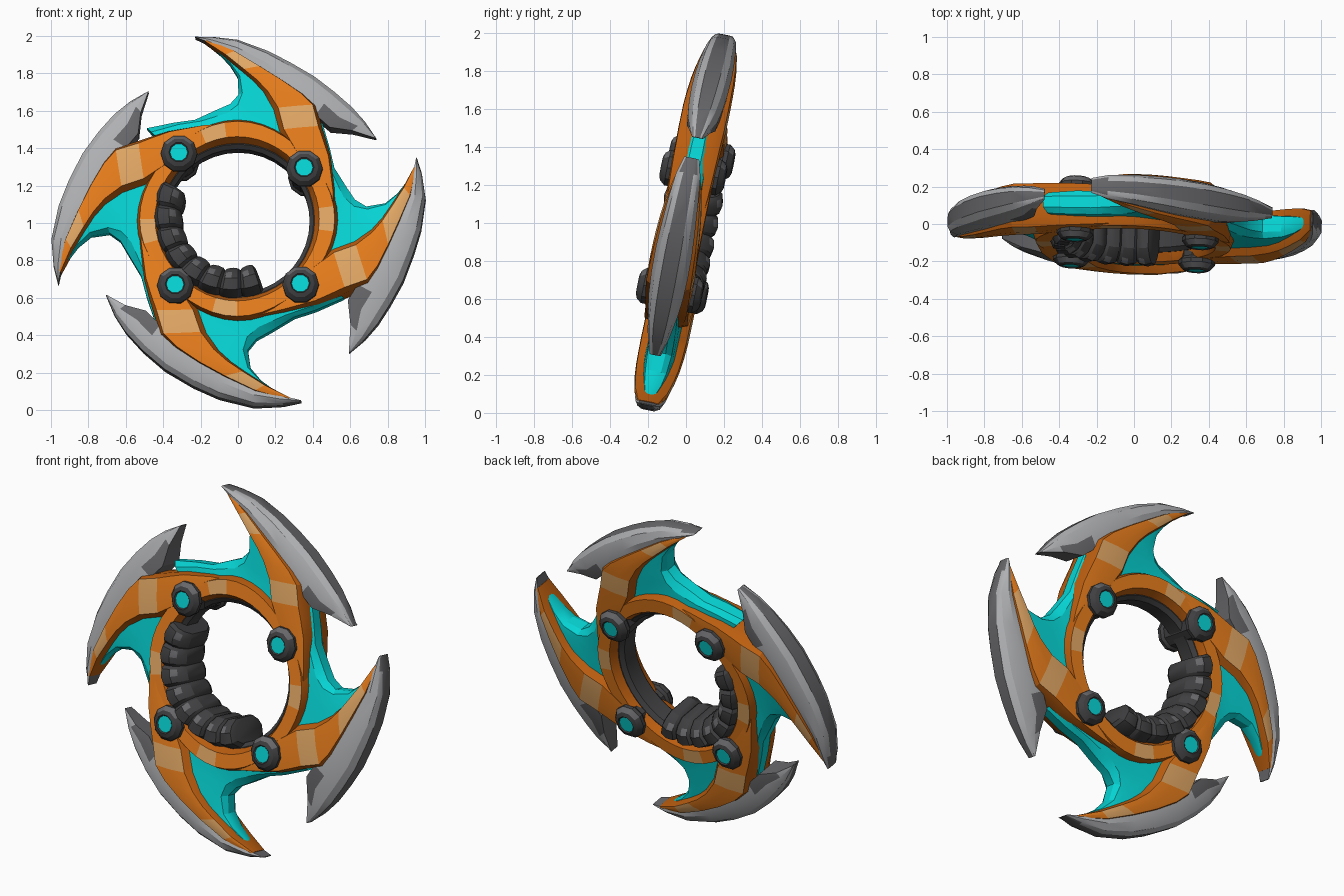
import bpy, bmesh, math
from mathutils import Matrix, Vector

if "Cube" in bpy.data.objects:
    bpy.data.objects.remove(bpy.data.objects["Cube"])

COLOURS = {
    "orange": (0.82, 0.21, 0.012), "dark_orange": (0.50, 0.112, 0.005),
    "tan": (0.76, 0.39, 0.13), "light_steel": (0.43, 0.435, 0.45),
    "mid_steel": (0.135, 0.135, 0.143), "charcoal": (0.05, 0.05, 0.053),
    "teal": (0.002, 0.66, 0.66)}
MATS = []
for n, c in COLOURS.items():
    m = bpy.data.materials.new(n)
    m.diffuse_color = (*c, 1)
    m.use_nodes = True
    m.node_tree.nodes["Principled BSDF"].inputs["Base Color"].default_value = m.diffuse_color
    MATS.append(m)
ORANGE, DARK, TAN, LIGHT, MID, COAL, TEAL = range(7)

# Leaning disc plane: local x, depth (+ is back), local height
normal = Vector((0.04, 1, -0.2)).normalized()
TILT = Matrix(((1, normal.x, 0, 0), (-0.04, normal.y, 0.2, 0),
               (0, normal.z, 1, 1), (0, 0, 0, 1)))


def finish(bm, name, angle=28):
    bmesh.ops.remove_doubles(bm, verts=bm.verts, dist=0.0005)
    bmesh.ops.recalc_face_normals(bm, faces=bm.faces)
    bm.transform(TILT)
    me = bpy.data.meshes.new(name)
    bm.to_mesh(me)
    bm.free()
    for m in MATS:
        me.materials.append(m)
    ob = bpy.data.objects.new(name, me)
    bpy.context.collection.objects.link(ob)
    bpy.context.view_layer.objects.active = ob
    ob.select_set(True)
    bpy.ops.object.shade_smooth_by_angle(angle=math.radians(angle))
    ob.select_set(False)


def point(a, r):
    a = math.radians(a)
    return Vector((r * math.cos(a), r * math.sin(a)))


def spokes(rows):
    """Stations along one radius each: angle, inner r, outer r, half depth."""
    return [(point(a, r0), point(a, r1), h) for a, r0, r1, h in rows]


def pairs(rows):
    """Stations as inner x, height, outer x, height, half depth."""
    return [(Vector(s[0:2]), Vector(s[2:4]), s[4]) for s in rows]


def loft(name, stations, half, mats, rim, inner, closed=False, tint=None, warp=None):
    """Sweep a section mirrored front/back; station = inner point, outer point, half depth.
    tint(station index, section index, colour) may replace a colour."""
    bm = bmesh.new()
    loop = [(t, -d) for t, d in half] + [(t, d) for t, d in reversed(half)]
    seg = mats + [rim] + mats[::-1] + [inner]
    n, count, last = len(loop), len(stations), len(mats) - 1
    rows = []
    for p0, p1, h in stations:
        row = []
        for t, d in loop:
            p = p0.lerp(p1, t)
            if warp:
                p = warp(p)
            row.append(bm.verts.new((p.x, d * h, p.y)))
        rows.append(row)
    for i in range(count if closed else count - 1):
        p, q = rows[i], rows[(i + 1) % count]
        for j in range(n):
            k = (j + 1) % n
            f = bm.faces.new((p[j], p[k], q[k], q[j]))
            f.material_index = seg[j]
            if tint:
                part = j if j <= last else 2 * last + 2 - j
                f.material_index = tint(i, part, seg[j])
    if not closed:
        for row in (rows[0], rows[-1]):
            bm.faces.new(row).material_index = rim
    finish(bm, name)


# Main ring with pale patches, and its dark inner lining
ring = [(i * 7.5, 0.405, 0.53 + 0.012 * math.cos(math.radians(30 * i)), 0.115)
        for i in range(48)]
loft("main_ring", spokes(ring), [(0, 0.5), (0.25, 1), (0.85, 1), (1, 0.5)],
     [DARK, ORANGE, DARK], DARK, DARK, True,
     lambda i, j, m: TAN if m == ORANGE and i in (13, 14, 24, 25, 34, 35, 47, 0) else m)
loft("inner_lining", spokes([(i * 10, 0.385, 0.43, 0.07) for i in range(36)]),
     [(0, 0.7), (0.5, 1), (1, 1)], [COAL, COAL], COAL, COAL, True)

# Four fanged sectors: turn, heel angle, tip angle, heel stretch, bulge
SECTORS = {"top": (0, 31.3, 103, 0.0, 0.0), "left": (90, 34.4, 108.8, -0.02, 0.045),
           "bottom": (180, 29, 109.5, -0.07, 0.045), "right": (270, 40.6, 109.7, 0.06, 0.035)}
BLADE = [(31, 0.862, 0.866, 0.03), (38, 0.78, 0.866, 0.06), (45, 0.70, 0.865, 0.08),
         (53, 0.70, 0.865, 0.092), (62, 0.72, 0.877, 0.098), (72, 0.75, 0.897, 0.098),
         (80, 0.80, 0.927, 0.092), (90, 0.88, 0.973, 0.08), (98, 0.955, 1.0, 0.065),
         (103, 1.013, 1.017, 0.04)]
FANG = [(0.44, 0.0, 0.525, 0.0, 0.10), (0.42, 0.12, 0.52, 0.16, 0.113),
        (0.37, 0.24, 0.50, 0.34, 0.12), (0.29, 0.35, 0.475, 0.43, 0.122),
        (0.215, 0.475, 0.455, 0.495, 0.125), (0.185, 0.59, 0.425, 0.61, 0.125),
        (0.13, 0.685, 0.36, 0.67, 0.122), (0.08, 0.745, 0.25, 0.745, 0.117),
        (0.02, 0.80, 0.13, 0.82, 0.108), (-0.07, 0.88, -0.01, 0.905, 0.09),
        (-0.175, 0.96, -0.165, 0.972, 0.055)]
WEB = [(-0.11, 0.925, -0.115, 0.915, 0.03), (-0.01, 0.865, -0.045, 0.845, 0.055),
       (0.08, 0.79, 0.0, 0.775, 0.07), (0.15, 0.70, 0.005, 0.68, 0.08),
       (0.24, 0.56, -0.04, 0.63, 0.08), (0.24, 0.43, -0.11, 0.60, 0.08),
       (0.0, 0.46, -0.23, 0.545, 0.08), (-0.18, 0.42, -0.34, 0.53, 0.08),
       (-0.32, 0.33, -0.487, 0.50, 0.07)]

for side, (turn, heel, tip, stretch, bulge) in SECTORS.items():
    def warp(p):
        a, r = math.degrees(math.atan2(p.y, p.x)), p.length
        t = (a - 31) / 72
        w = max(0, (r - 0.45) / 0.42)
        c = min(max(t, 0), 1)
        grow = stretch * (1 - c) + bulge * 4 * c * (1 - c)
        return point(turn + heel + t * (tip - heel), r * (1 + w * grow))

    # Steel cutting blade with a darker rim and heel patch
    loft(side + "_blade", spokes(BLADE), [(0, 0.95), (0.45, 1), (0.85, 0.76), (1, 0.42)],
         [LIGHT, LIGHT, LIGHT], MID, MID, warp=warp,
         tint=lambda i, j, m: MID if (j == 0 and 1 <= i <= 2) or (j == 2 and i == 8) else m)
    # Orange fang that carries the blade, with pale bands
    bands = (4, 7, 8) if side == "right" else (4, 8)
    loft(side + "_fang", pairs(FANG),
         [(0, 0.5), (0.15, 0.95), (0.5, 1.0), (0.92, 0.95), (1, 0.6)],
         [DARK, ORANGE, ORANGE, DARK], DARK, DARK, warp=warp,
         tint=lambda i, j, m: TAN if m == ORANGE and i in bands else m)
    # Teal membrane between fang and next blade
    loft(side + "_membrane", pairs(WEB), [(0, 1.0), (0.55, 0.9), (0.85, 0.8), (1, 0.4)],
         [TEAL, TEAL, TEAL], TEAL, TEAL, warp=warp)

# Segmented hand grip along the lower left of the hole, with worn highlights
grip, START, STEP, COUNT = [], 153, 17.2, 8
for i in range(COUNT):
    for f, s in ((0.0, 0.86), (0.14, 0.98), (0.5, 1.04), (0.86, 0.98)):
        r = 0.387 - 0.06 * (i + f) / COUNT
        grip.append((START + (i + f) * STEP, r - 0.079 * s, r + 0.079 * s, 0.155 * s))
grip.append((START + COUNT * STEP, 0.27, 0.39, 0.12))
loft("hand_grip", spokes(grip), [(0, 0.5), (0.2, 0.82), (0.42, 0.97), (0.8, 0.95), (1, 0.5)],
     [COAL] * 4, COAL, COAL,
     tint=lambda i, j, m: MID if j == 1 and i % 4 == 1 else m)

# Bolts through the ring with teal centres on both faces
PROFILE = [(0.085, 0), (0.085, 0.10), (0.098, 0.115), (0.098, 0.137), (0.076, 0.163),
           (0.053, 0.172), (0.047, 0.166)]
for n, (x, z) in enumerate([(-0.31, 0.345), (0.36, 0.265), (-0.33, -0.36), (0.34, -0.355)]):
    bm = bmesh.new()
    for s in (-1, 1):
        rings = [[bm.verts.new((x + r * math.cos(k * math.tau / 10), s * d,
                                z + r * math.sin(k * math.tau / 10))) for k in range(10)]
                 for r, d in PROFILE]
        for i in range(len(rings) - 1):
            for k in range(10):
                j = (k + 1) % 10
                f = bm.faces.new((rings[i][k], rings[i][j], rings[i + 1][j], rings[i + 1][k]))
                # worn steel facets on the upper bevel
                f.material_index = MID if i == 3 and 1 <= k <= 3 else COAL
        bm.faces.new(rings[-1]).material_index = TEAL
    finish(bm, "bolt_%d" % (n + 1))
